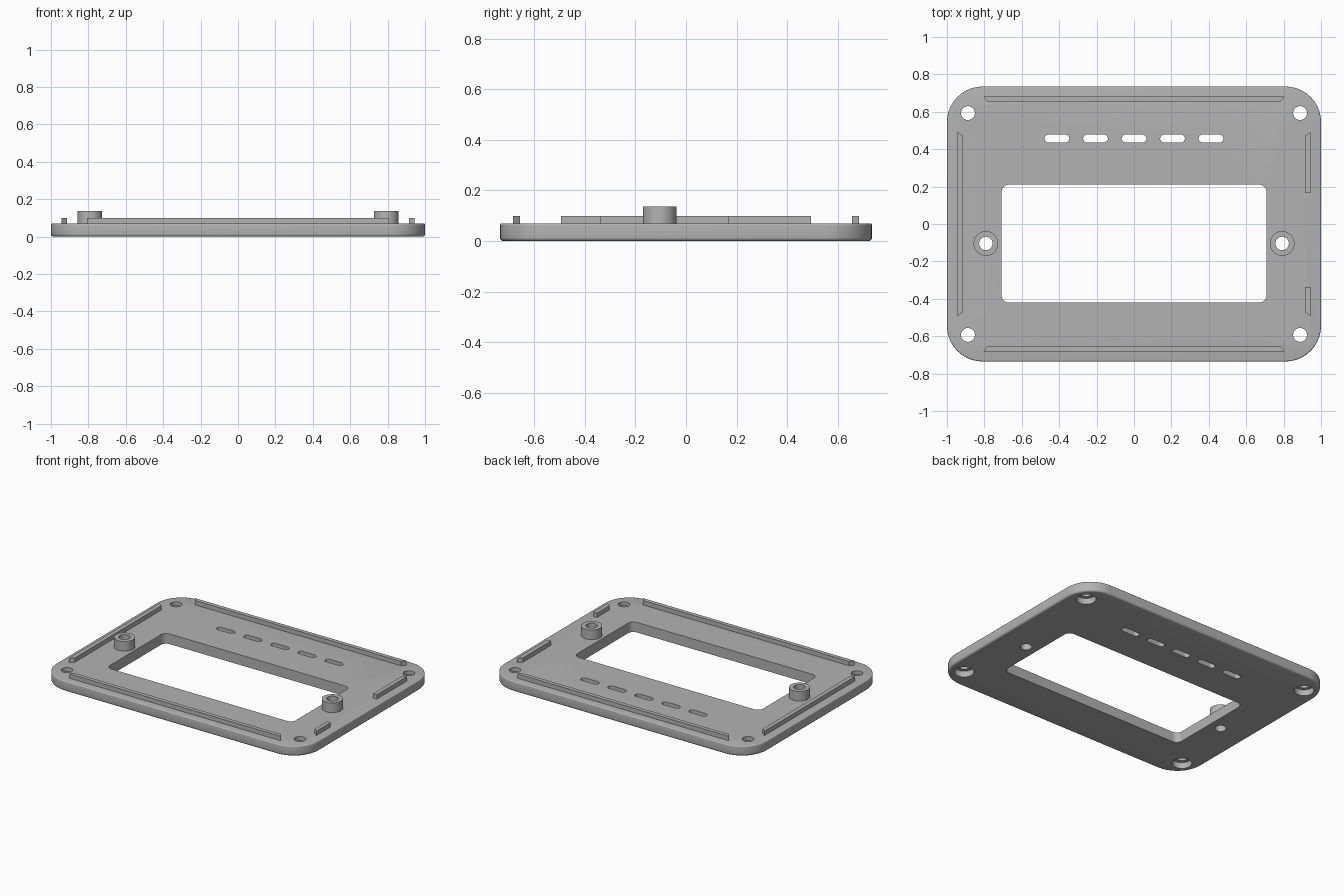
import bpy
import bmesh
from math import pi, cos, sin, radians

if "Cube" in bpy.data.objects:
    bpy.data.objects.remove(bpy.data.objects["Cube"], do_unlink=True)

grey = bpy.data.materials.new("plain grey")
grey.use_nodes = True
GREY = (0.45, 0.45, 0.45, 1)
grey.diffuse_color = GREY
grey.node_tree.nodes["Principled BSDF"].inputs["Base Color"].default_value = GREY

BASE, RAIL_TOP, BOSS_TOP = 0.07, 0.1, 0.136


def rounded(hx, hy, r, n=10):
    """Outline of a rounded rectangle with half sizes hx, hy."""
    points = []
    for q, (sx, sy) in enumerate([(1, 1), (-1, 1), (-1, -1), (1, -1)]):
        for i in range(n + 1):
            a = (q + i / n) * pi / 2
            points.append((sx * (hx - r) + r * cos(a), sy * (hy - r) + r * sin(a)))
    return points


def circle(r, n=40):
    return [(r * cos(2 * pi * i / n), r * sin(2 * pi * i / n)) for i in range(n)]


def loft(name, layers, at=(0, 0)):
    """Closed solid through (outline, height) layers."""
    bm = bmesh.new()
    rings = [[bm.verts.new((x + at[0], y + at[1], z)) for x, y in outline]
             for outline, z in layers]
    for low, high in zip(rings, rings[1:]):
        for i in range(len(low)):
            j = (i + 1) % len(low)
            bm.faces.new((low[i], low[j], high[j], high[i]))
    bm.faces.new(rings[0][::-1])
    bm.faces.new(rings[-1])
    bmesh.ops.recalc_face_normals(bm, faces=bm.faces)
    mesh = bpy.data.meshes.new(name)
    bm.to_mesh(mesh)
    bm.free()
    mesh.materials.append(grey)
    obj = bpy.data.objects.new(name, mesh)
    bpy.context.collection.objects.link(obj)
    return obj


def prism(name, outline, z0, z1, at=(0, 0)):
    return loft(name, [(outline, z0), (outline, z1)], at)


def activate(obj):
    bpy.ops.object.select_all(action='DESELECT')
    obj.select_set(True)
    bpy.context.view_layer.objects.active = obj


def cut(obj, cutters):
    activate(obj)
    for cutter in cutters:
        cutter.hide_render = True
        mod = obj.modifiers.new("cut", 'BOOLEAN')
        mod.operation = 'DIFFERENCE'
        mod.solver = 'EXACT'
        mod.object = cutter
        bpy.ops.object.modifier_apply(modifier=mod.name)
        bpy.data.objects.remove(cutter, do_unlink=True)


def smooth(obj):
    activate(obj)
    bpy.ops.object.shade_smooth_by_angle(angle=radians(32))


# Plate with rounded lower and upper rims
def rim(inset):
    return rounded(1 - inset, 0.735 - inset, 0.19 - inset)


lower, upper = 0.014, 0.007
angles = [i * pi / 8 for i in range(5)]
layers = [(rim(lower * (1 - sin(a))), lower * (1 - cos(a))) for a in angles]
layers += [(rim(upper * (1 - cos(a))), BASE - upper * (1 - sin(a))) for a in angles]
plate = loft("plate", layers)

# Display window and vent slots
cutters = [prism("window_cutter", rounded(0.708, 0.316, 0.04), -1, 1, (0, -0.105))]
for i in range(-2, 3):
    cutters.append(prism("slot_cutter", rounded(0.066, 0.021, 0.0205), -1, 1,
                         (i * 0.206, 0.457)))

# Corner screw holes, counterbored from below
for sx in (-1, 1):
    for sy in (-1, 1):
        at = (sx * 0.888, sy * 0.593)
        cutters.append(prism("screw_cutter", circle(0.037), -1, 1, at))
        cutters.append(prism("counterbore_cutter", circle(0.062), -1, 0.042, at))

# Bosses with through holes
boss_spots = [("left_boss", (0.792, -0.104)), ("right_boss", (-0.792, -0.104))]
for name, at in boss_spots:
    cutters.append(prism("boss_hole_cutter", circle(0.036), -1, 1, at))
cut(plate, cutters)
smooth(plate)
for name, at in boss_spots:
    boss = prism(name, circle(0.066), BASE, BOSS_TOP, at)
    cut(boss, [prism("boss_bore_cutter", circle(0.036), -1, 1, at)])
    smooth(boss)

# Locating rails with mitred ends
OUT, IN, MITRE = 0.943, 0.914, 0.022
for name, s in (("back_rail", 1), ("front_rail", -1)):
    prism(name, [(-0.807, s * 0.683), (0.807, s * 0.683),
                 (0.807 - MITRE, s * 0.655), (MITRE - 0.807, s * 0.655)],
          BASE, RAIL_TOP)
END = 0.493
prism("right_rail", [(-OUT, -END), (-OUT, END), (-IN, END - MITRE), (-IN, MITRE - END)],
      BASE, RAIL_TOP)
for name, s, stop in (("left_back_rail", 1, 0.165), ("left_front_rail", -1, -0.337)):
    prism(name, [(OUT, s * END), (OUT, stop), (IN, stop), (IN, s * (END - MITRE))],
          BASE, RAIL_TOP)
